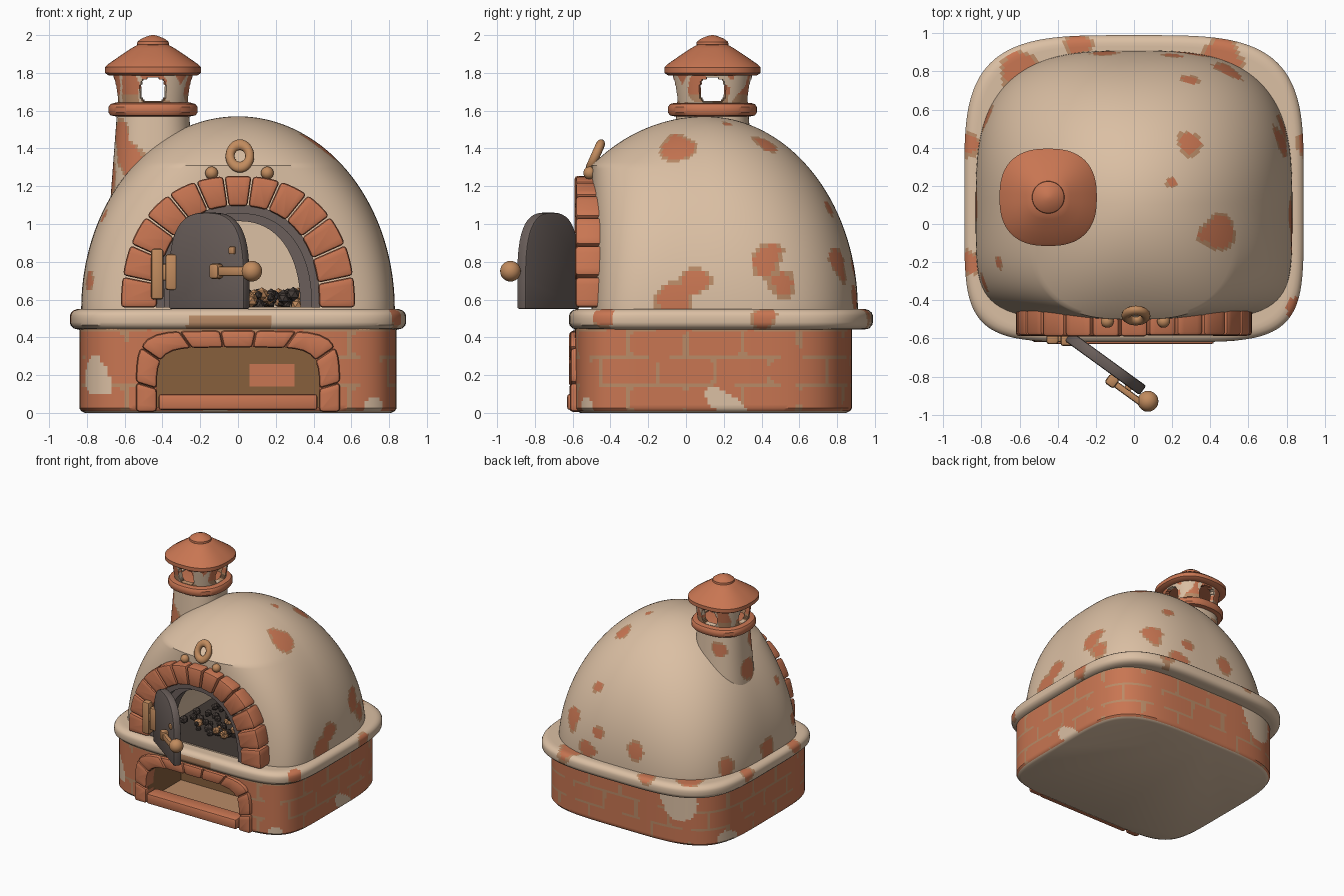
import bpy, bmesh, math, random
from mathutils import Matrix, Vector, noise

random.seed(4)
if "Cube" in bpy.data.objects:
    bpy.data.objects.remove(bpy.data.objects["Cube"])

# Colours
PALETTE = {"cream plaster": "DABEA2", "terracotta brick": "C77553", "tan mortar": "B88A67",
           "dark iron": "6A5F5B", "warm wood": "C08A5E", "soot brown": "86603F", "charcoal": "453D39"}
CREAM, BRICK, TAN, IRON, WOOD, SOOT, COAL = range(len(PALETTE))
mats = []
for label, code in PALETTE.items():
    rgb = [(int(code[i:i + 2], 16) / 255) ** 2.2 for i in (0, 2, 4)] + [1]
    m = bpy.data.materials.new(label)
    m.use_nodes = True
    m.diffuse_color = rgb
    m.node_tree.nodes["Principled BSDF"].inputs["Base Color"].default_value = rgb
    mats.append(m)
parts = []


def finish(bm, name, mat=CREAM, rule=None):
    bmesh.ops.recalc_face_normals(bm, faces=bm.faces)
    bm.normal_update()
    for f in bm.faces:
        f.material_index = rule(f.calc_center_median(), f.normal) if rule else mat
    mesh = bpy.data.meshes.new(name)
    bm.to_mesh(mesh)
    bm.free()
    for m in mats:
        mesh.materials.append(m)
    ob = bpy.data.objects.new(name, mesh)
    bpy.context.collection.objects.link(ob)
    parts.append(ob)
    return ob


def soften(bm, edges, size):
    sharp = [e for e in edges if len(e.link_faces) == 2 and e.calc_face_angle(0) > 0.6]
    bmesh.ops.bevel(bm, geom=sharp, offset=size, segments=2, profile=0.5, affect='EDGES')


def prism(bm, pts, y0, y1, bevel=0, matrix=Matrix()):
    """Extrude an x-z outline between two depths."""
    rows = [[bm.verts.new(matrix @ Vector((x, y, z))) for x, z in pts] for y in (y0, y1)]
    faces = [bm.faces.new(rows[0]), bm.faces.new(rows[1][::-1])]
    for i in range(len(pts)):
        faces.append(bm.faces.new((rows[0][i - 1], rows[1][i - 1], rows[1][i], rows[0][i])))
    bmesh.ops.recalc_face_normals(bm, faces=faces)
    if bevel:
        soften(bm, {e for f in faces for e in f.edges}, bevel)


def block(bm, x0, x1, y0, y1, z0, z1, bevel=0.015, matrix=Matrix()):
    prism(bm, [(x0, z0), (x1, z0), (x1, z1), (x0, z1)], y0, y1, bevel, matrix)


def ball(bm, pos, r, level=3):
    bmesh.ops.create_icosphere(bm, subdivisions=level, radius=r, matrix=Matrix.Translation(pos))


def polar(a, n):
    c, s = math.cos(a), math.sin(a)
    r = (abs(c) ** n + abs(s) ** n) ** (-1 / n)
    return c * r, s * r


def arc(rx, rz, z0, n, a0=0.0, a1=math.pi, steps=32):
    out = []
    for i in range(steps + 1):
        x, z = polar(a0 + (a1 - a0) * i / steps, n)
        out.append((x * rx, z0 + z * rz))
    return out


def brick_arch(name, count, outer, inner, z0, n, y0, y1, mat, bevel, gap=0.006):
    bm = bmesh.new()
    for k in range(count):
        a0, a1 = math.pi * k / count + gap, math.pi * (k + 1) / count - gap
        steps = max(4, 36 // count)
        pts = arc(*outer, z0, n, a0, a1, steps) + arc(*inner, z0, n, a0, a1, steps)[::-1]
        prism(bm, pts, y0 - random.uniform(0, 0.008), y1, bevel)
    return finish(bm, name, mat)


def outline(z, cx, cy, w, front, back, nf, nb, count):
    ring = []
    for i in range(count):
        a = math.tau * i / count
        x, y = polar(a, nb if math.sin(a) > 0 else nf)
        ring.append((cx + x * w, cy + y * (back if y > 0 else front), z))
    return ring


def loft(name, rings, mat=CREAM, rule=None, caps=True):
    bm = bmesh.new()
    rows = [[bm.verts.new(p) for p in ring] for ring in rings]
    for a, b in zip(rows, rows[1:]):
        for i in range(len(a)):
            bm.faces.new((a[i - 1], a[i], b[i], b[i - 1]))
    if caps:
        bm.faces.new(rows[0])
        bm.faces.new(rows[-1])
    return finish(bm, name, mat, rule)


def spots(ob, places):
    """Worn plaster: brick showing through, with a mortar rim."""
    faces = [(f, f.center.copy()) for f in ob.data.polygons if f.area < 0.05]
    for *p, r in places:
        p = min((c for _, c in faces), key=lambda c: (c - Vector(p)).length)
        for f, c in faces:
            d = (c - p).length / r + 0.45 * noise.noise(c * 9)
            if d < 0.8:
                f.material_index = BRICK
            elif d < 1 and f.material_index != BRICK:
                f.material_index = TAN


def carve(ob, cutter):
    mod = ob.modifiers.new("opening", 'BOOLEAN')
    mod.operation, mod.solver, mod.object = 'DIFFERENCE', 'EXACT', cutter
    bpy.context.view_layer.objects.active = ob
    bpy.ops.object.modifier_apply(modifier=mod.name)
    parts.remove(cutter)
    bpy.data.objects.remove(cutter)


# Brick base with fuel recess
def brickwork(c, n):
    if n.z < -0.7 or n.z > 0.7:
        return CREAM
    if noise.noise(c * 2.6 + Vector((3, 1, 7))) > 0.36:
        return CREAM
    row = int(c.z / 0.148)
    u = (c.y if abs(n.x) > abs(n.y) else c.x) / 0.3 + 0.5 * (row % 2) + 20
    du = 0.15 - abs(u % 1 - 0.5) * 0.3
    dz = 0.074 - abs(c.z % 0.148 - 0.074)
    near = max(0, 0.035 - du) ** 2 + max(0, 0.03 - dz) ** 2
    return TAN if near > 0.0005 and noise.noise(c * 5) > -0.22 else BRICK


heights = [(0, 0.03), (0.01, 0.01)] + [(0.025 + 0.0185 * i, 0) for i in range(24)]
base = loft("brick_base", [outline(z, 0, 0.145, 0.84 - i, 0.735 - i, 0.735 - i, 6, 4.2, 288)
                           for z, i in heights], rule=brickwork)
bm = bmesh.new()
prism(bm, arc(0.43, 0.32, 0.03, 6), -0.9, -0.15)
carve(base, finish(bm, "recess_cutter", rule=lambda c, n: TAN if n.z < -0.7 else SOOT))
brick_arch("recess_surround", 9, (0.54, 0.43), (0.43, 0.34), 0.005, 6, -0.612, -0.5, BRICK, 0.018, 0.002)
bm = bmesh.new()
block(bm, -0.42, 0.42, -0.63, -0.5, 0.015, 0.1)
finish(bm, "recess_sill", BRICK)
bm = bmesh.new()
block(bm, 0.06, 0.3, -0.157, -0.14, 0.14, 0.26, 0)
finish(bm, "recess_back_brick", BRICK)

# Plaster ledge
edge = [(0.44, 0.05), (0.447, 0.02), (0.465, 0.003), (0.48, 0), (0.497, 0), (0.515, 0), (0.53, 0.006), (0.543, 0.02)]
edge += [(0.55, 0.04 + 0.02 * i) for i in range(10)]
ledge = loft("plaster_ledge", [outline(z, 0, 0.18, 0.89 - i, 0.8 - i, 0.81 - i, 5.5, 3.8, 288) for z, i in edge])
spots(ledge, [(-0.6, 0.8, 0.55, 0.11), (-0.3, 0.93, 0.55, 0.07), (0.45, 0.88, 0.55, 0.1),
              (-0.85, 0.42, 0.55, 0.08), (-0.85, -0.2, 0.55, 0.08), (0.88, 0.4, 0.5, 0.07), (0.88, -0.45, 0.5, 0.06)])
for f in ledge.data.polygons:
    if f.center.y < -0.5 and f.center.z < 0.52 and -0.27 < f.center.x + 0.05 * noise.noise(f.center * 9) < 0.17:
        f.material_index = TAN

# Dome with baking chamber
rings = [outline(0.5, 0, 0.1, 0.83, 0.6, 0.81, 5, 3, 220)]
for i in range(64):
    a = math.radians(89.2) * i / 63
    c, s = math.cos(a), math.sin(a)
    rings.append(outline(0.55 + 1.02 * s, 0, 0.1, 0.83 * c, min(0.6, 0.9 * c), 0.81 * c,
                         5 - 2.8 * s, 3 - s, 220))
dome = loft("plaster_dome", rings)
spots(dome, [(0.44, -0.05, 1.41, 0.11), (0.3, 0.42, 1.43, 0.07), (0.2, 0.22, 1.53, 0.03), (0.8, 0.45, 0.83, 0.09),
             (0.8, 0.52, 0.7, 0.08), (0.83, 0.05, 0.7, 0.08), (0.83, -0.07, 0.6, 0.1), (0.5, 0.82, 0.8, 0.09),
             (-0.8, -0.3, 0.7, 0.06), (-0.7, -0.2, 1.04, 0.04), (-0.15, 0.88, 0.72, 0.08), (0.2, 0.88, 0.76, 0.06),
             (0.3, 0.86, 0.62, 0.08), (-0.8, 0.56, 0.62, 0.08), (-0.83, 0.1, 0.6, 0.1), (0.3, 0.75, 1.1, 0.05)])
bm = bmesh.new()
prism(bm, arc(0.43, 0.54, 0.56, 2.3), -0.9, 0.45)
carve(dome, finish(bm, "chamber_cutter", rule=lambda c, n: COAL if n.z < -0.7 else CREAM))
brick_arch("mouth_bricks", 13, (0.62, 0.70), (0.43, 0.54), 0.555, 2.3, -0.583, -0.42, BRICK, 0.018)
brick_arch("mouth_frame", 1, (0.435, 0.545), (0.39, 0.50), 0.555, 2.3, -0.55, -0.3, IRON, 0)
brick_arch("inner_frame", 1, (0.435, 0.545), (0.33, 0.46), 0.555, 2.3, -0.46, -0.36, IRON, 0)

# Embers and logs inside
for label, mat, count in (("coals", COAL, 90), ("embers", WOOD, 25)):
    bm = bmesh.new()
    for _ in range(count):
        ball(bm, (random.uniform(-0.32, 0.32), random.uniform(-0.3, 0.35), random.uniform(0.57, 0.63)),
             random.uniform(0.02, 0.04), 1)
    finish(bm, label, mat)


# Chimney
def stack(name, profile, n=2.4, count=96, **kw):
    return loft(name, [outline(z, -0.45, 0.14, r, r, r, n, n, count) for z, r in profile], **kw)


column = stack("chimney_column", [(1 + 0.02 * i, 0.235 - 0.0015 * i) for i in range(30)])
spots(column, [(-0.58, -0.05, 1.36, 0.1), (-0.63, 0.02, 1.48, 0.07), (-0.65, 0.1, 1.25, 0.1), (-0.55, 0.33, 1.45, 0.06)])
stack("chimney_band", [(1.57, 0.2), (1.575, 0.225), (1.59, 0.235), (1.62, 0.235), (1.635, 0.225), (1.642, 0.2)], mat=BRICK)
lantern = stack("chimney_lantern", [(1.635 + 0.01 * i, 0.187 + 0.0015 * i) for i in range(17)], count=160, caps=False,
                rule=lambda c, n: CREAM if abs(noise.noise(c * 8)) < 0.15 else BRICK if c.z > 1.68 else TAN)
bm = bmesh.new()
bm.from_mesh(lantern.data)
holes = []
for f in bm.faces:
    c = f.calc_center_median() - Vector((-0.45, 0.14, 1.707))
    if (min(abs(c.x), abs(c.y)) / 0.068) ** 4 + (c.z / 0.064) ** 4 < 1:
        holes.append(f)
bmesh.ops.delete(bm, geom=holes, context='FACES')
bmesh.ops.solidify(bm, geom=bm.faces[:], thickness=0.035)
bm.to_mesh(lantern.data)
bm.free()
stack("chimney_roof", [(1.785, 0.2), (1.787, 0.235), (1.8, 0.255), (1.83, 0.255), (1.845, 0.24), (1.89, 0.175),
                       (1.93, 0.115), (1.955, 0.07)], n=2.5, mat=BRICK)
stack("roof_knob", [(1.94, 0.07), (1.95, 0.085), (1.965, 0.083), (1.982, 0.06), (1.996, 0.025), (2, 0.006)], 2, mat=BRICK)

# Ornament above the mouth
bpy.ops.mesh.primitive_torus_add(location=(0.01, -0.48, 1.36), rotation=(math.radians(66), 0, 0),
                                 major_radius=0.052, minor_radius=0.024, major_segments=32)
ring = bpy.context.object
ring.name = "ornament_ring"
ring.scale.y = 1.25
ring.data.materials.append(mats[WOOD])
parts.append(ring)
bm = bmesh.new()
for x in (-0.14, 0.155):
    ball(bm, (x, -0.51, 1.27), 0.034)
finish(bm, "ornament_beads", WOOD)

# Open door with handle and hinge
swing = Matrix.Translation((-0.35, -0.585, 0)) @ Matrix.Rotation(math.radians(-36), 4, 'Z')
bm = bmesh.new()
panel = [(x + 0.245, z) for x, z in arc(0.245, 0.36, 0.7, 2.8)]
prism(bm, panel + [(0, 0.55), (0.49, 0.55)], -0.03, 0.03, 0.01, swing)
finish(bm, "door_panel", IRON)
bm = bmesh.new()
block(bm, 0.31, 0.54, -0.075, -0.04, 0.725, 0.775, 0.012, swing)
block(bm, 0.3, 0.36, -0.085, -0.025, 0.71, 0.79, 0.015, swing)
block(bm, 0.4, 0.44, -0.045, -0.025, 0.84, 0.88, 0.008, swing)
ball(bm, swing @ Vector((0.545, -0.03, 0.75)), 0.055)
finish(bm, "door_handle", WOOD)
bm = bmesh.new()
block(bm, -0.46, -0.395, -0.63, -0.56, 0.6, 0.87)
block(bm, -0.385, -0.315, -0.64, -0.57, 0.65, 0.84)
block(bm, -0.42, -0.34, -0.62, -0.58, 0.7, 0.79)
finish(bm, "door_hinge", WOOD)

# Smooth shading with sharp edges kept
bpy.ops.object.select_all(action='DESELECT')
for ob in parts:
    ob.select_set(True)
bpy.context.view_layer.objects.active = parts[0]
bpy.ops.object.shade_smooth_by_angle(angle=math.radians(35))
